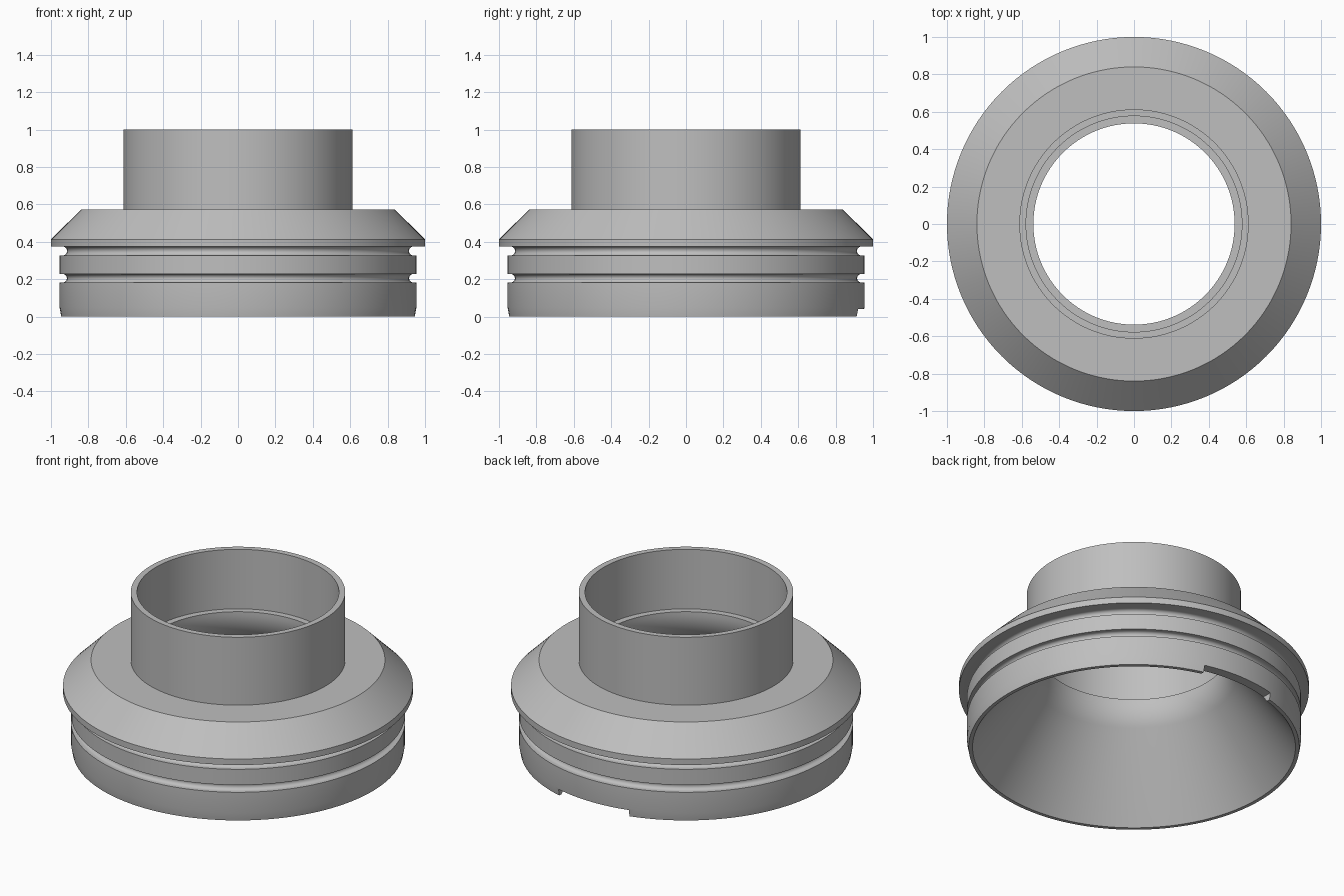
import bpy
import bmesh
from math import sin, cos, pi, radians

SEGMENTS = 128

default = bpy.data.objects.get("Cube")
if default:
    bpy.data.objects.remove(default, do_unlink=True)

# Single grey material
grey = bpy.data.materials.new("plain grey")
grey.use_nodes = True
colour = (0.52, 0.52, 0.52, 1)
grey.diffuse_color = colour
grey.node_tree.nodes["Principled BSDF"].inputs["Base Color"].default_value = colour


def groove(z_low, z_high, r_land=0.955, steps=10):
    """Round-bottomed seal groove, listed upwards."""
    radius = (z_high - z_low) / 2
    mid = (z_low + z_high) / 2
    arc = [(0.938 - radius * sin(pi * i / steps), mid - radius * cos(pi * i / steps))
           for i in range(steps + 1)]
    return [(r_land, z_low)] + arc


def throat(r_neck, z_start, radius, angle, steps=10):
    """Rounded blend from the neck bore into the cone, listed downwards."""
    return [(r_neck + radius * (1 - cos(angle * i / steps)),
             z_start - radius * sin(angle * i / steps)) for i in range(steps + 1)]


def lathe(name, profile):
    """Spin a closed (radius, height) profile around z."""
    bm = bmesh.new()
    rings = [[bm.verts.new((r * cos(2 * pi * s / SEGMENTS), r * sin(2 * pi * s / SEGMENTS), z))
              for r, z in profile] for s in range(SEGMENTS)]
    n = len(profile)
    for s in range(SEGMENTS):
        a, b = rings[s], rings[(s + 1) % SEGMENTS]
        for i in range(n):
            j = (i + 1) % n
            bm.faces.new((a[i], b[i], b[j], a[j]))
    bmesh.ops.recalc_face_normals(bm, faces=bm.faces)
    mesh = bpy.data.meshes.new(name)
    bm.to_mesh(mesh)
    bm.free()
    mesh.materials.append(grey)
    obj = bpy.data.objects.new(name, mesh)
    bpy.context.collection.objects.link(obj)
    return obj


# Collar with grooves, bevelled flange, tube neck and conical bore
profile = [(0.923, 0), (0.945, 0), (0.954, 0.05)]
profile += groove(0.182, 0.228)
profile += [(0.955, 0.228)]
profile += groove(0.327, 0.375)
profile += [(1, 0.375), (1, 0.413), (0.84, 0.572), (0.613, 0.572),
            (0.613, 1), (0.577, 1), (0.577, 0.625), (0.538, 0.625)]
profile += throat(0.538, 0.61, 0.25, radians(36))
adapter = lathe("flanged_adapter", profile)

# Notch through the rim at the back
bpy.ops.mesh.primitive_cube_add(size=1, location=(0, 0.9, 0))
cutter = bpy.context.object
cutter.name = "notch_cutter"
cutter.scale = (0.49, 0.3, 0.084)
cutter.hide_render = True
cutter.data.materials.append(grey)

bpy.ops.object.select_all(action='DESELECT')
adapter.select_set(True)
bpy.context.view_layer.objects.active = adapter
cut = adapter.modifiers.new("rim notch", 'BOOLEAN')
cut.operation = 'DIFFERENCE'
cut.solver = 'EXACT'
cut.object = cutter
bpy.ops.object.modifier_apply(modifier=cut.name)
bpy.data.objects.remove(cutter, do_unlink=True)

bpy.ops.object.shade_smooth_by_angle(angle=radians(25))
